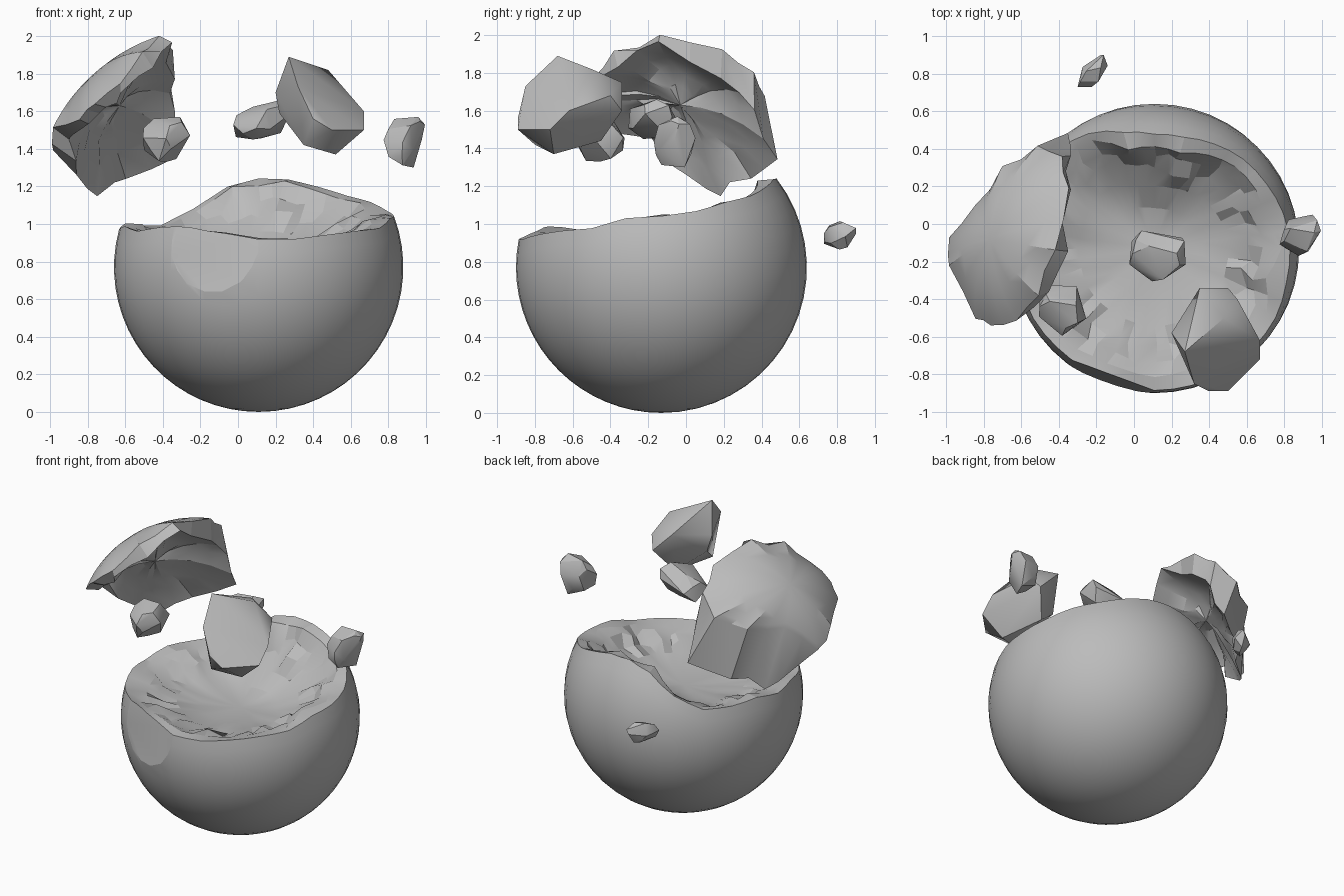
import bpy, bmesh, random
from math import sin, cos, pi, acos, radians
from mathutils import Vector

random.seed(4)
if "Cube" in bpy.data.objects:
    bpy.data.objects.remove(bpy.data.objects["Cube"])

R = 0.77
CENTRE = Vector((0.11, -0.13, R))

stone = bpy.data.materials.new("plain grey")
stone.use_nodes = True
GREY = (0.5, 0.5, 0.5, 1)
stone.diffuse_color = GREY
stone.node_tree.nodes["Principled BSDF"].inputs["Base Color"].default_value = GREY


def finish(name, bm, location, angle):
    """Turn a bmesh into an object, smooth except at sharp edges."""
    bmesh.ops.recalc_face_normals(bm, faces=bm.faces)
    mesh = bpy.data.meshes.new(name)
    bm.to_mesh(mesh)
    bm.free()
    mesh.materials.append(stone)
    obj = bpy.data.objects.new(name, mesh)
    obj.location = location
    bpy.context.collection.objects.link(obj)
    bpy.ops.object.select_all(action="DESELECT")
    obj.select_set(True)
    bpy.context.view_layer.objects.active = obj
    bpy.ops.object.shade_smooth_by_angle(angle=radians(angle))


def loft(start, rings, end):
    """Closed skin from a start point through equal rings to an end point."""
    bm = bmesh.new()
    loops = [[bm.verts.new(p) for p in ring] for ring in rings]
    n = len(loops[0])
    for tip, loop in ((start, loops[0]), (end, loops[-1])):
        v = bm.verts.new(tip)
        for i in range(n):
            bm.faces.new((v, loop[i], loop[(i + 1) % n]))
    for a, b in zip(loops, loops[1:]):
        for i in range(n):
            j = (i + 1) % n
            bm.faces.new((a[i], a[j], b[j], b[i]))
    return bm


def doubled(values):
    """Insert the midpoint between neighbours of a closed list."""
    out = []
    for a, b in zip(values, values[1:] + values[:1]):
        out += [a, (a + b) / 2]
    return out


def wobble(amount):
    return Vector([random.uniform(-amount, amount) for _ in range(3)])


# Broken bowl: rim height above the sphere centre, counterclockwise from +x
rim = [.28, .31, .35, .39, .44, .47, .46, .42, .3, .23, .22, .24,
       .21, .23, .2, .2, .21, .17, .14, .16, .18, .19, .2, .25]
rim = doubled([h + random.uniform(-.015, .015) for h in rim])
lip = doubled([random.uniform(.84, .95) for _ in range(24)])
drop = doubled([random.uniform(-.01, .04) for _ in range(24)])
N = len(rim)
FLOOR = 0.06


def polar(i, r, z):
    a = 2 * pi * i / N
    return Vector((r * cos(a), r * sin(a), z))


rings = []
ROWS = 18
for k in range(1, ROWS + 1):
    ring = []
    for i, h in enumerate(rim):
        phi = acos(-h / R) * k / ROWS
        ring.append(polar(i, R * sin(phi), -R * cos(phi)))
    rings.append(ring)
edge = [Vector(p) for p in rings[-1]]
for s in (1, .9, .78, .62, .4, .2):
    ring = []
    for i, p in enumerate(edge):
        # jagged at the lip, settling into a smooth floor
        rough = s ** 4
        r = p.xy.length * (lip[i] * rough + .88 * (1 - rough))
        z = FLOOR + (p.z - drop[i] * rough - FLOOR) * s ** 2.4
        ring.append(polar(i, r * s, z) + wobble(.025 if .7 < s < 1 else 0))
    rings.append(ring)
bm = loft((0, 0, -R), rings, (0, 0, FLOOR))

# Flat chip cut from the front of the bowl
chip = Vector((-.24, -.7, .11)).normalized()
bmesh.ops.bisect_plane(bm, geom=bm.verts[:] + bm.edges[:] + bm.faces[:],
                       plane_co=chip * .73, plane_no=chip, clear_outer=True)
bmesh.ops.holes_fill(bm, edges=[e for e in bm.edges if e.is_boundary])
finish("broken_bowl", bm, CENTRE, 16)

# Large shell fragment, thrown up and to the side
outer = [(-.17, 0, .76), (-.1, .33, .68), (-.12, .49, .56), (-.28, .53, .46),
         (-.44, .43, .38), (-.59, .23, .34), (-.74, .05, .15), (-.74, -.1, .27),
         (-.61, -.36, .33), (-.5, -.41, .42), (-.38, -.38, .53), (-.25, -.25, .68)]
inner = [(-.12, 0, .72), (-.1, .3, .56), (-.08, .5, .38), (-.1, .59, .1),
         (-.34, .46, .03), (-.5, .3, -.06), (-.62, .14, .02), (-.65, -.06, .2),
         (-.56, -.31, .3), (-.46, -.36, .38), (-.35, -.36, .48), (-.2, -.22, .62)]
outer = [p + wobble(.018) for p in doubled([Vector(p) for p in outer])]
inner = [p + wobble(.025) for p in doubled([Vector(p) for p in inner])]
crown = Vector((-.5, .05, .55)).normalized()
hollow = Vector((-.38, .1, .4))
rings = []
for t in (.15, .3, .45, .6, .75, .9, 1):
    rings.append([crown.lerp(p.normalized(), t).normalized()
                  * (R + (p.length - R) * t * t) for p in outer])
for t in (1, .75, .5, .25):
    # shallow hollow between the broken edge and its middle
    bulge = crown * .2 * t * (1 - t)
    rings.append([hollow.lerp(p, t) + bulge + wobble(.015 if t < 1 else 0)
                  for p in inner])
finish("shell_fragment", loft(crown * R, rings, hollow), (-.25, -.13, 1.23), 25)


def hull(name, points, location=(0, 0, 0), angle=28):
    bm = bmesh.new()
    for p in points:
        bm.verts.new(p)
    res = bmesh.ops.convex_hull(bm, input=bm.verts[:])
    loose = {g for g in res["geom_interior"] + res["geom_unused"]
             if isinstance(g, bmesh.types.BMVert)}
    bmesh.ops.delete(bm, geom=list(loose), context="VERTS")
    finish(name, bm, location, angle)


# Medium fragment floating in front
hull("medium_fragment", [
    (.27, -.68, 1.89), (.48, -.5, 1.82), (.55, -.4, 1.68), (.67, -.62, 1.6),
    (.67, -.72, 1.5), (.52, -.7, 1.37), (.35, -.8, 1.42), (.22, -.55, 1.59),
    (.2, -.58, 1.7), (.4, -.89, 1.56), (.5, -.89, 1.5), (.32, -.85, 1.73),
    (.35, -.34, 1.75), (.5, -.34, 1.6), (.4, -.45, 1.44)], angle=40)


def pebble(name, centre, size, lean=(0, 0)):
    """Jittered rock fitted to a box; lean shears y and z along x."""
    bm = bmesh.new()
    bmesh.ops.create_icosphere(bm, subdivisions=2, radius=1)
    pts = [v.co + wobble(.15) for v in bm.verts][::2]
    bm.free()
    for p in pts:
        p.y += lean[0] * p.x
        p.z += lean[1] * p.x
    low = Vector([min(p[k] for p in pts) for k in range(3)])
    high = Vector([max(p[k] for p in pts) for k in range(3)])
    pts = [Vector([((p[k] - low[k]) / (high[k] - low[k]) - .5) * size[k]
                   for k in range(3)]) for p in pts]
    hull(name, pts, centre)


# Small fragments
pebble("centre_pebble", (.125, -.17, 1.555), (.3, .27, .21), (0, .3))
pebble("right_pebble", (-.38, -.46, 1.45), (.25, .27, .24))
pebble("left_pebble", (.885, -.06, 1.435), (.22, .22, .27), (.2, 0))
pebble("back_pebble", (-.22, .815, .94), (.16, .17, .15), (.8, 0))
